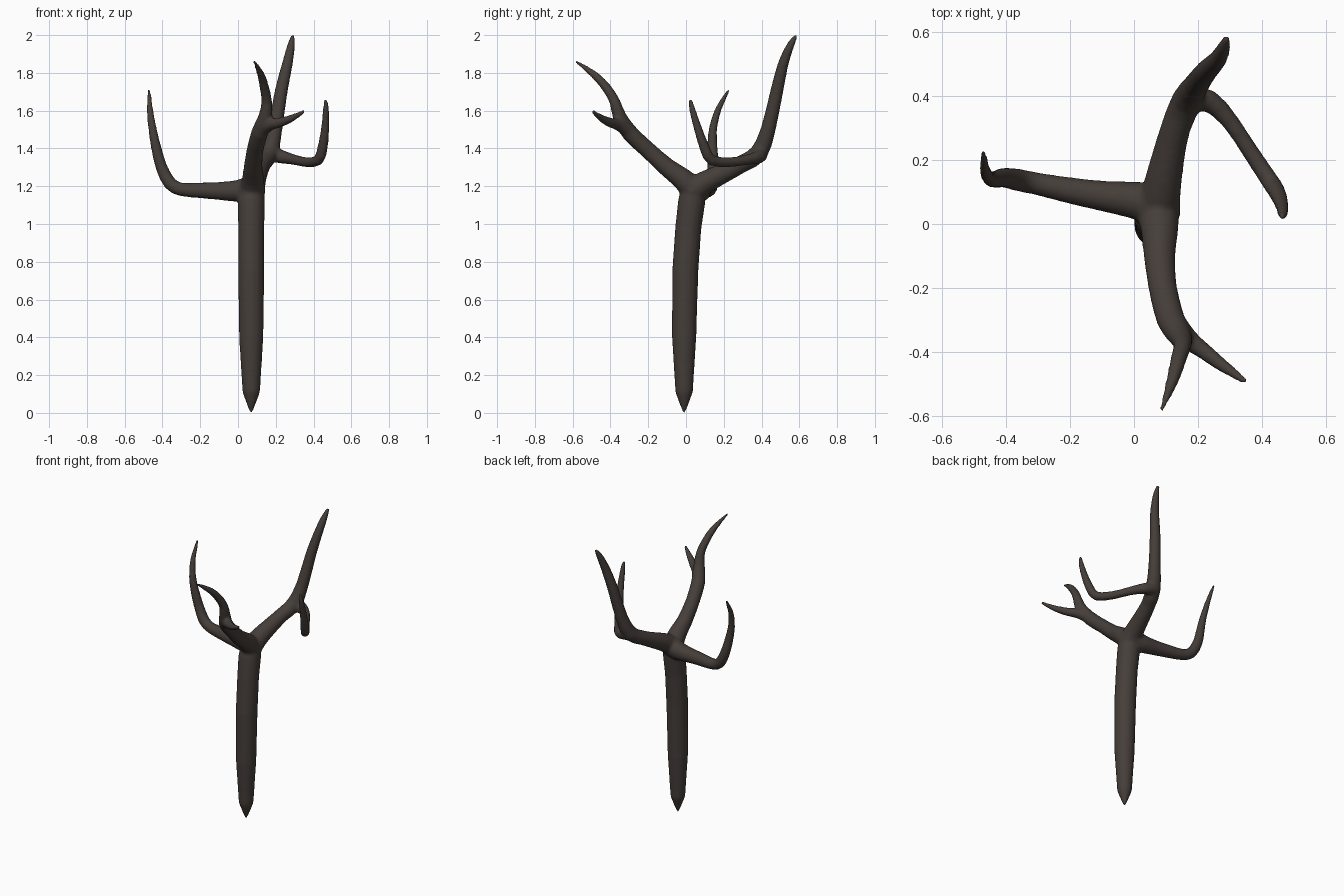
import bpy, bmesh, math
from mathutils import Vector

SIDES = 14
bm = bmesh.new()


def smooth_path(pts, steps=4):
    """Catmull-Rom through (x, y, z, radius) points."""
    p = [Vector(q) for q in pts]
    p = [2 * p[0] - p[1]] + p + [2 * p[-1] - p[-2]]
    out = []
    for i in range(1, len(p) - 2):
        a, b, c, d = p[i - 1:i + 3]
        for k in range(steps):
            t = k / steps
            out.append(0.5 * (2 * b + (c - a) * t + (2 * a - 5 * b + 4 * c - d) * t * t
                              + (3 * b - a - 3 * c + d) * t ** 3))
    return out + [p[-2]]


def limb(pts, steps=4):
    """Closed tapering tube along a path."""
    path = smooth_path(pts, steps)
    pos = [q.to_3d() for q in path]
    u, rings = None, []
    for i, q in enumerate(path):
        t = (pos[min(i + 1, len(pos) - 1)] - pos[max(i - 1, 0)]).normalized()
        u = t.orthogonal() if u is None else u - t * u.dot(t)
        u.normalize()
        v = t.cross(u)
        r = max(q[3], 0.006)
        rings.append([bm.verts.new(pos[i] + r * (math.cos(a) * u + math.sin(a) * v))
                      for a in (2 * math.pi * k / SIDES for k in range(SIDES))])
    for a, b in zip(rings, rings[1:]):
        for k in range(SIDES):
            n = (k + 1) % SIDES
            bm.faces.new((a[k], a[n], b[n], b[k]))
    bm.faces.new(rings[0][::-1])
    bm.faces.new(rings[-1])


# trunk, pointed at the bottom
limb([(.07, -.01, 0, .007), (.07, -.01, .11, .047), (.07, -.01, .4, .065), (.07, -.004, .75, .07),
      (.07, .012, .98, .07), (.07, .03, 1.12, .073), (.08, .04, 1.21, .06)], 1)
# left branch
limb([(.07, .06, 1.19, .068), (0, .075, 1.175, .059), (-.1, .088, 1.175, .048), (-.2, .105, 1.178, .042),
      (-.3, .125, 1.183, .036), (-.36, .137, 1.215, .036), (-.405, .145, 1.3, .032),
      (-.432, .14, 1.4, .028), (-.452, .142, 1.5, .023), (-.467, .172, 1.61, .018),
      (-.47, .228, 1.712, .009)], 2)
# front branch and its upper shoot
limb([(.075, .04, 1.18, .068), (.08, -.02, 1.24, .059), (.08, -.1, 1.3, .05), (.09, -.2, 1.39, .045),
      (.115, -.3, 1.485, .045), (.145, -.352, 1.57, .037), (.152, -.378, 1.65, .029),
      (.14, -.42, 1.72, .026), (.122, -.485, 1.79, .021), (.085, -.585, 1.863, .008)], 2)
# front twig
limb([(.115, -.29, 1.48, .036), (.165, -.355, 1.525, .033), (.215, -.395, 1.535, .027),
      (.28, -.445, 1.558, .021), (.352, -.495, 1.597, .01)], 2)
# back branch
limb([(.075, .03, 1.17, .07), (.085, .1, 1.22, .062), (.105, .2, 1.27, .053), (.13, .3, 1.32, .047),
      (.165, .385, 1.375, .049), (.195, .435, 1.5, .04), (.228, .48, 1.7, .035), (.262, .515, 1.85, .029),
      (.282, .555, 1.95, .021), (.29, .585, 2.0, .01)], 2)
# right twig growing from the back branch
limb([(.165, .39, 1.375, .045), (.235, .385, 1.355, .036), (.3, .322, 1.34, .028), (.365, .225, 1.327, .027),
      (.425, .135, 1.338, .029), (.447, .1, 1.4, .028), (.461, .065, 1.5, .023),
      (.466, .035, 1.6, .018), (.463, .022, 1.662, .01)], 2)

bmesh.ops.recalc_face_normals(bm, faces=bm.faces)
mesh = bpy.data.meshes.new("bare_tree")
bm.to_mesh(mesh)
bm.free()
tree = bpy.data.objects.new("bare_tree", mesh)
bpy.context.collection.objects.link(tree)

# bark colour
bark = bpy.data.materials.new("bark")
bark.diffuse_color = (0.06, 0.048, 0.041, 1)
mesh.materials.append(bark)

# fuse limbs into one skin with soft joints
fuse = tree.modifiers.new("fuse", 'REMESH')
fuse.mode = 'VOXEL'
fuse.voxel_size = 0.009
fuse.use_smooth_shade = True
soft = tree.modifiers.new("soften", 'SMOOTH')
soft.factor = 0.5
soft.iterations = 8
